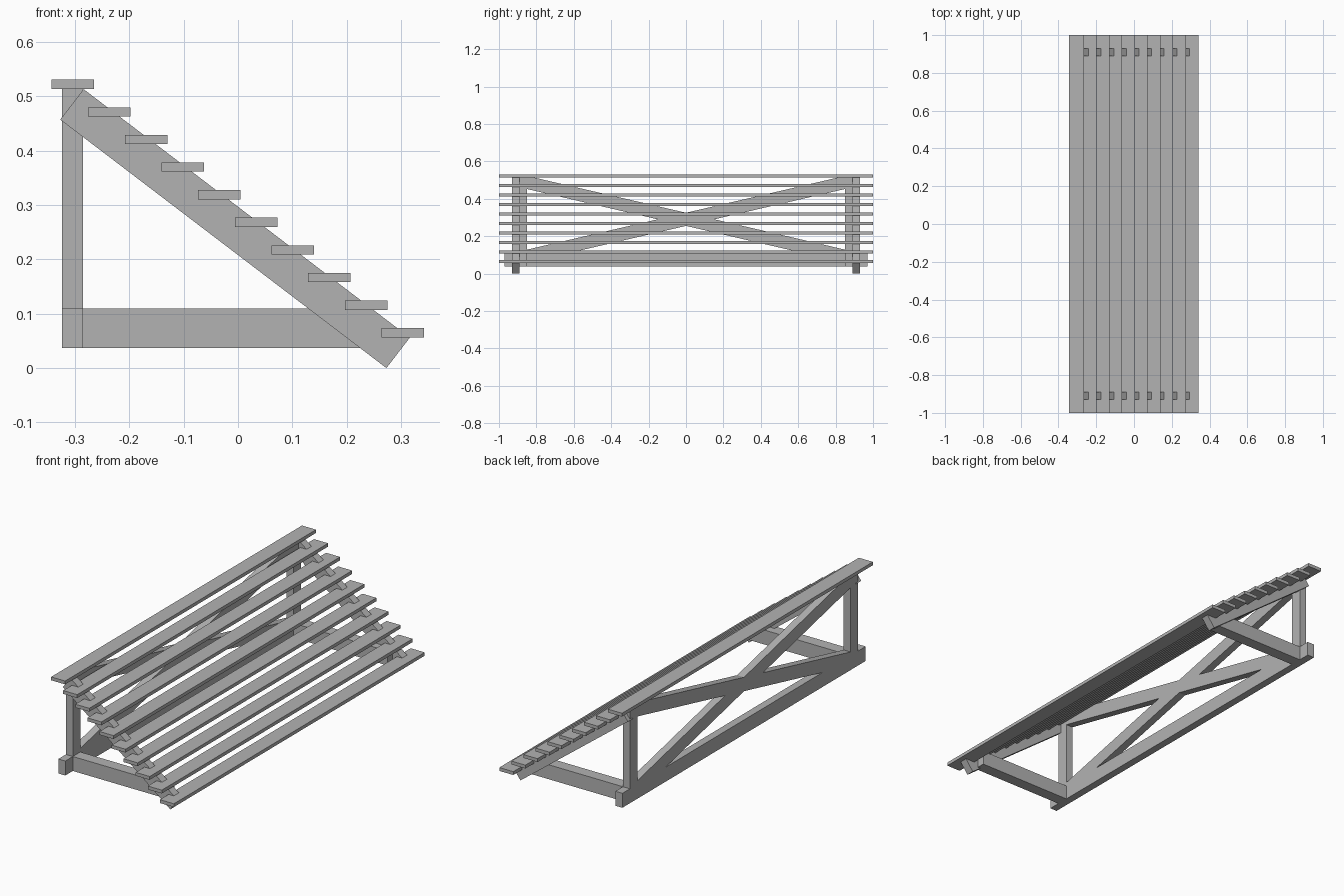
import bpy
import bmesh
from mathutils import Vector

cube = bpy.data.objects.get("Cube")
if cube:
    bpy.data.objects.remove(cube, do_unlink=True)

grey = bpy.data.materials.new("plain_grey")
grey.use_nodes = True
COLOUR = (0.45, 0.45, 0.45, 1)
grey.diffuse_color = COLOUR
grey.node_tree.nodes["Principled BSDF"].inputs["Base Color"].default_value = COLOUR


def prism(name, points, push):
    """Extrude a flat outline along the push vector."""
    bm = bmesh.new()
    face = bm.faces.new([bm.verts.new(p) for p in points])
    out = bmesh.ops.extrude_face_region(bm, geom=[face])
    moved = [v for v in out["geom"] if isinstance(v, bmesh.types.BMVert)]
    bmesh.ops.translate(bm, verts=moved, vec=Vector(push))
    bmesh.ops.recalc_face_normals(bm, faces=bm.faces)
    mesh = bpy.data.meshes.new(name)
    bm.to_mesh(mesh)
    bm.free()
    mesh.materials.append(grey)
    obj = bpy.data.objects.new(name, mesh)
    bpy.context.collection.objects.link(obj)
    return obj


def box(name, x, y, z):
    outline = [(x[0], y[0], z[0]), (x[1], y[0], z[0]),
               (x[1], y[1], z[0]), (x[0], y[1], z[0])]
    return prism(name, outline, (0, 0, z[1] - z[0]))


BACK = (-0.324, -0.285)    # depth range of the upright frame
BASE_Z = (0.037, 0.11)
TOP = 0.514

# Stepped planks
COUNT = 10
first, last = Vector((-0.304, 0, 0.522)), Vector((0.303, 0, 0.065))
for i in range(COUNT):
    c = first.lerp(last, i / (COUNT - 1))
    box(f"plank_{i + 1}", (c.x - 0.039, c.x + 0.039), (-1, 1),
        (c.z - 0.0085, c.z + 0.0085))

# End frames: sloped stringer, upright post and base rail
stringer = [(-0.327, 0.457), (-0.284, 0.513), (0.316, 0.056), (0.273, 0)]
for side, s in (("front", -1), ("back", 1)):
    prism(f"{side}_stringer", [(x, s * 0.89, z) for x, z in stringer], (0, s * 0.04, 0))
    ys = sorted((s * 0.85, s * 0.91))
    box(f"{side}_post", BACK, ys, (BASE_Z[0], TOP))
    box(f"{side}_base_rail", (BACK[0], 0.24), ys, BASE_Z)

# Long rail and crossed braces between the posts
box("long_rail", BACK, (-0.97, 0.97), BASE_Z)
brace = [(-0.85, 0.11), (-0.85, 0.128), (0.815, TOP),
         (0.85, TOP), (0.85, 0.452), (-0.625, 0.11)]
for name, s in (("rising_brace", 1), ("falling_brace", -1)):
    prism(name, [(BACK[0], s * y, z) for y, z in brace], (BACK[1] - BACK[0], 0, 0))
